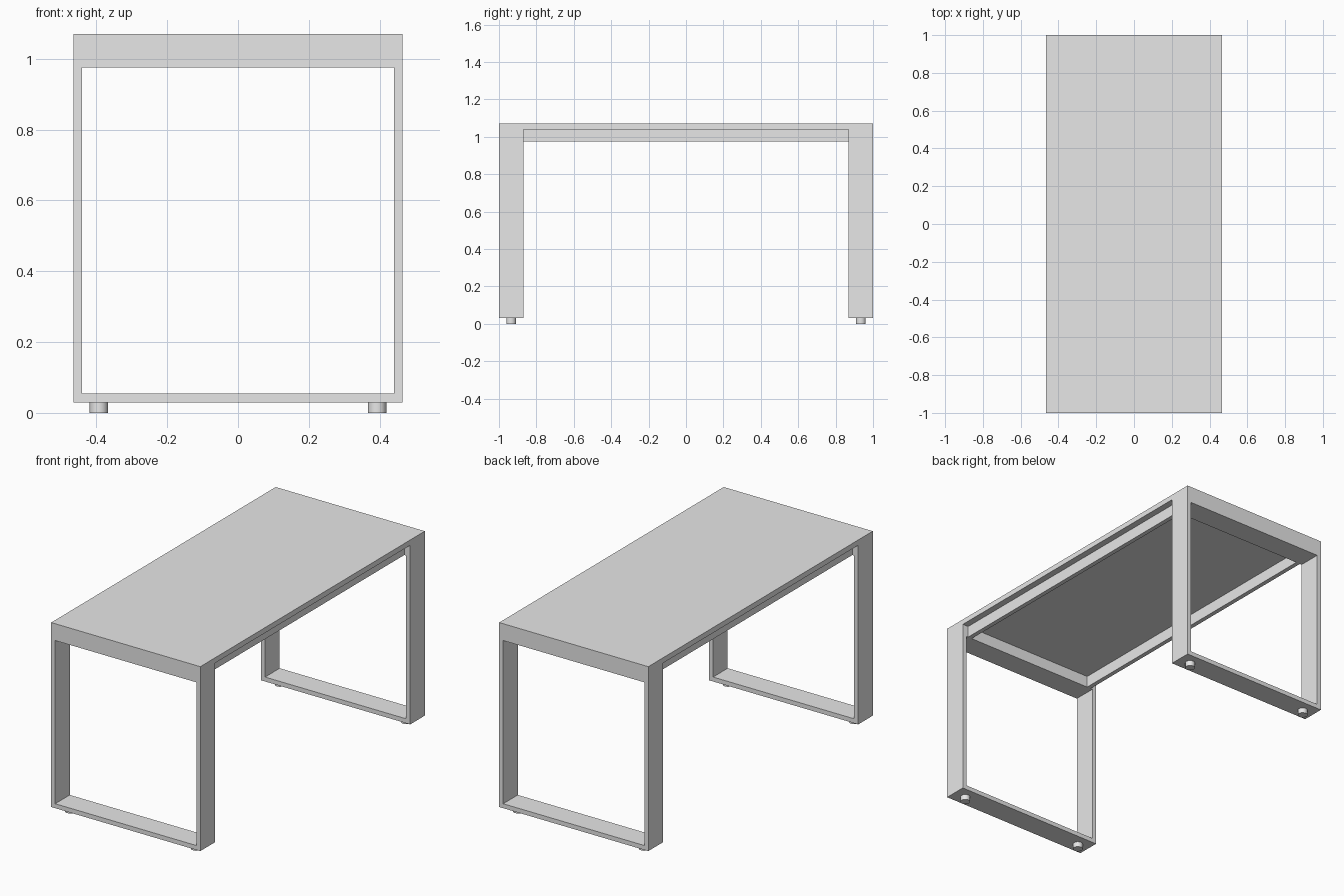
import bpy
import bmesh

if "Cube" in bpy.data.objects:
    bpy.data.objects.remove(bpy.data.objects["Cube"], do_unlink=True)

# Overall sizes
HALF_W, HALF_L = 0.465, 1.0
FOOT_H, TOP_UNDER, TOP_Z = 0.03, 1.04, 1.07
LEG_DEPTH, TUBE = 0.13, 0.025
BEAM_UNDER = 0.975

grey = bpy.data.materials.new("plain grey")
grey.use_nodes = True
grey.diffuse_color = (0.8, 0.8, 0.8, 1)
bsdf = next(n for n in grey.node_tree.nodes if n.type == "BSDF_PRINCIPLED")
bsdf.inputs["Base Color"].default_value = (0.8, 0.8, 0.8, 1)


def add_object(name, bm):
    bmesh.ops.recalc_face_normals(bm, faces=bm.faces)
    mesh = bpy.data.meshes.new(name)
    bm.to_mesh(mesh)
    bm.free()
    mesh.materials.append(grey)
    obj = bpy.data.objects.new(name, mesh)
    bpy.context.collection.objects.link(obj)
    return obj


def box(name, lo, hi):
    bm = bmesh.new()
    bmesh.ops.create_cube(bm, size=1)
    for v in bm.verts:
        v.co = [(a + b) / 2 + c * (b - a) for a, b, c in zip(lo, hi, v.co)]
    return add_object(name, bm)


def end_frame(name, y0, y1):
    """Rectangular ring in the XZ plane, extruded along y."""
    def corners(w, z0, z1):
        return [(-w, z0), (w, z0), (w, z1), (-w, z1)]

    bm = bmesh.new()
    outer = [bm.verts.new((x, y0, z)) for x, z in corners(HALF_W, FOOT_H, TOP_UNDER)]
    inner = [bm.verts.new((x, y0, z))
             for x, z in corners(HALF_W - TUBE, FOOT_H + TUBE, BEAM_UNDER)]
    ring = []
    for i in range(4):
        j = (i + 1) % 4
        ring.append(bm.faces.new((outer[i], outer[j], inner[j], inner[i])))
    geo = bmesh.ops.extrude_face_region(bm, geom=ring, use_keep_orig=True)["geom"]
    moved = [g for g in geo if isinstance(g, bmesh.types.BMVert)]
    bmesh.ops.translate(bm, verts=moved, vec=(0, y1 - y0, 0))
    return add_object(name, bm)


def foot(name, x, y):
    bm = bmesh.new()
    bmesh.ops.create_cone(bm, cap_ends=True, segments=32, radius1=0.026,
                          radius2=0.026, depth=FOOT_H)
    bmesh.ops.translate(bm, verts=bm.verts, vec=(x, y, FOOT_H / 2))
    for f in bm.faces:
        f.smooth = len(f.verts) == 4
    for e in bm.edges:
        e.smooth = all(len(f.verts) == 4 for f in e.link_faces)
    return add_object(name, bm)


# Tabletop
box("tabletop", (-HALF_W, -HALF_L, TOP_UNDER), (HALF_W, HALF_L, TOP_Z))

# Loop-shaped leg frames at both ends, each on two round feet
for end, s in (("front", -1), ("back", 1)):
    y0, y1 = sorted((s * (HALF_L - LEG_DEPTH), s * HALF_L))
    end_frame(end + "_leg_frame", y0, y1)
    for side, t in (("left", 1), ("right", -1)):
        foot(f"{end}_{side}_foot", t * 0.393, s * 0.935)

# Long rails set in under the tabletop
rail_y = HALF_L - LEG_DEPTH
for side, t in (("left", 1), ("right", -1)):
    x0, x1 = sorted((t * 0.403, t * 0.428))
    box(side + "_rail", (x0, -rail_y, BEAM_UNDER), (x1, rail_y, TOP_UNDER))
